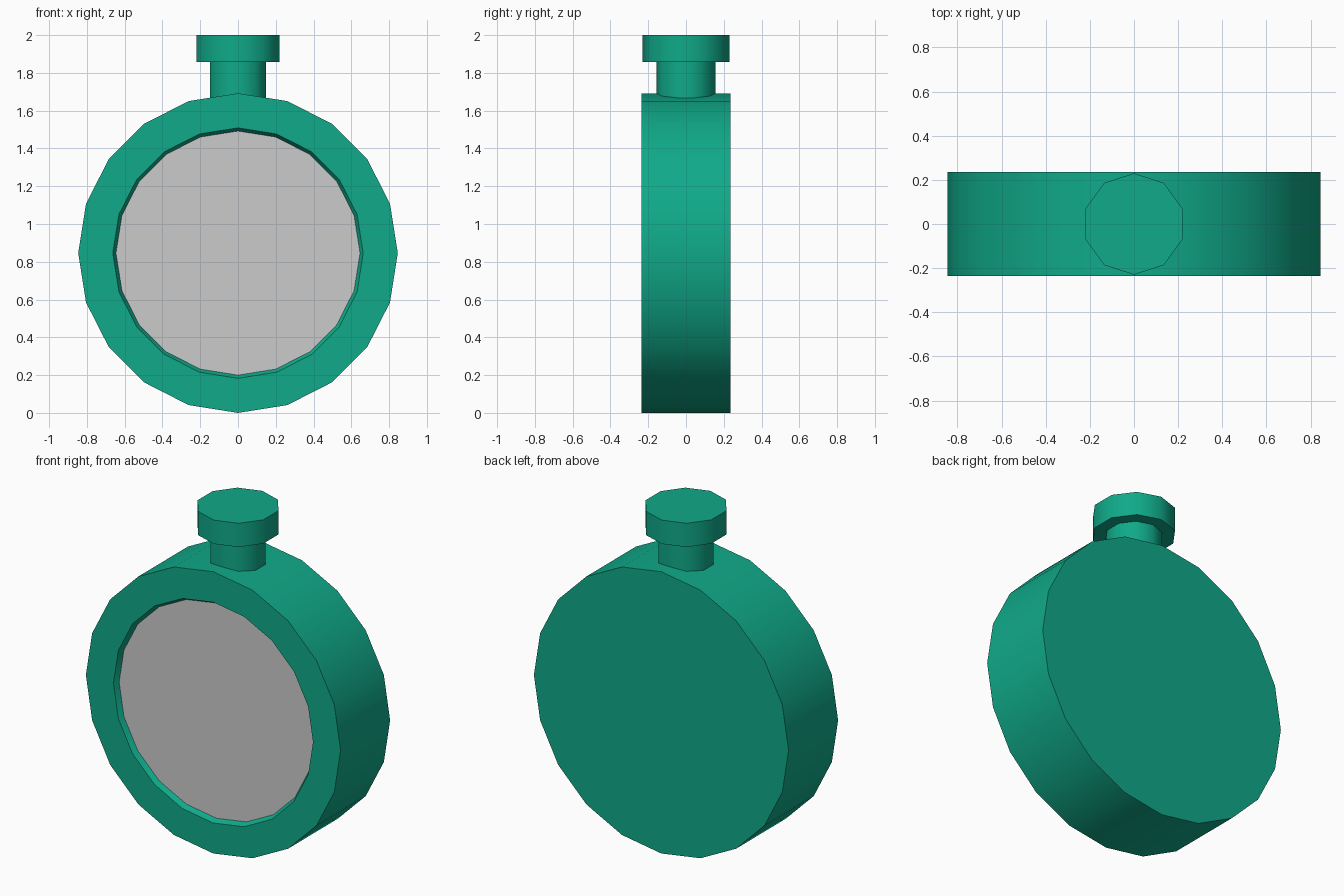
import bpy, bmesh, math

if "Cube" in bpy.data.objects:
    bpy.data.objects.remove(bpy.data.objects["Cube"])

CZ = 0.846  # height of the round body's centre

green = bpy.data.materials.new("green")
green.diffuse_color = (0.005, 0.40, 0.25, 1)
green.use_nodes = True
green.node_tree.nodes["Principled BSDF"].inputs["Base Color"].default_value = green.diffuse_color


def finish(obj, mat=None):
    if mat:
        obj.data.materials.append(mat)
    bpy.ops.object.select_all(action='DESELECT')
    obj.select_set(True)
    bpy.context.view_layer.objects.active = obj
    bpy.ops.object.shade_smooth_by_angle(angle=math.radians(42))


def turned(name, profile, sides, back=False, front=False, mat=None):
    """Turn (radius, y) points, ordered back to front, about the y axis."""
    bm = bmesh.new()
    rings = []
    for r, y in profile:
        angles = [2 * math.pi * i / sides for i in range(sides)]
        rings.append([bm.verts.new((r * math.cos(a), y, r * math.sin(a))) for a in angles])
    for p, q in zip(rings, rings[1:]):
        for i in range(sides):
            j = (i + 1) % sides
            bm.faces.new((p[i], p[j], q[j], q[i]))
    if back:
        bm.faces.new(rings[0][::-1])
    if front:
        bm.faces.new(rings[-1])
    mesh = bpy.data.meshes.new(name)
    bm.to_mesh(mesh)
    bm.free()
    obj = bpy.data.objects.new(name, mesh)
    obj.location.z = CZ
    bpy.context.collection.objects.link(obj)
    finish(obj, mat)


def post(name, radius, z0, z1):
    bpy.ops.mesh.primitive_cylinder_add(vertices=10, radius=radius, depth=z1 - z0,
                                        location=(0, 0, (z0 + z1) / 2))
    obj = bpy.context.object
    obj.name = name
    finish(obj, green)


# Round case: flat back, outer wall, front rim and tapered recess
turned("case", [(0.846, 0.235), (0.846, -0.235), (0.663, -0.235), (0.646, -0.205)],
       20, back=True, mat=green)
# Grey dial closing the recess
turned("dial", [(0.646, -0.205)], 20, front=True)
# Stem and push button on top
post("stem", 0.157, 1.63, 1.857)
post("button", 0.23, 1.857, 2.0)
